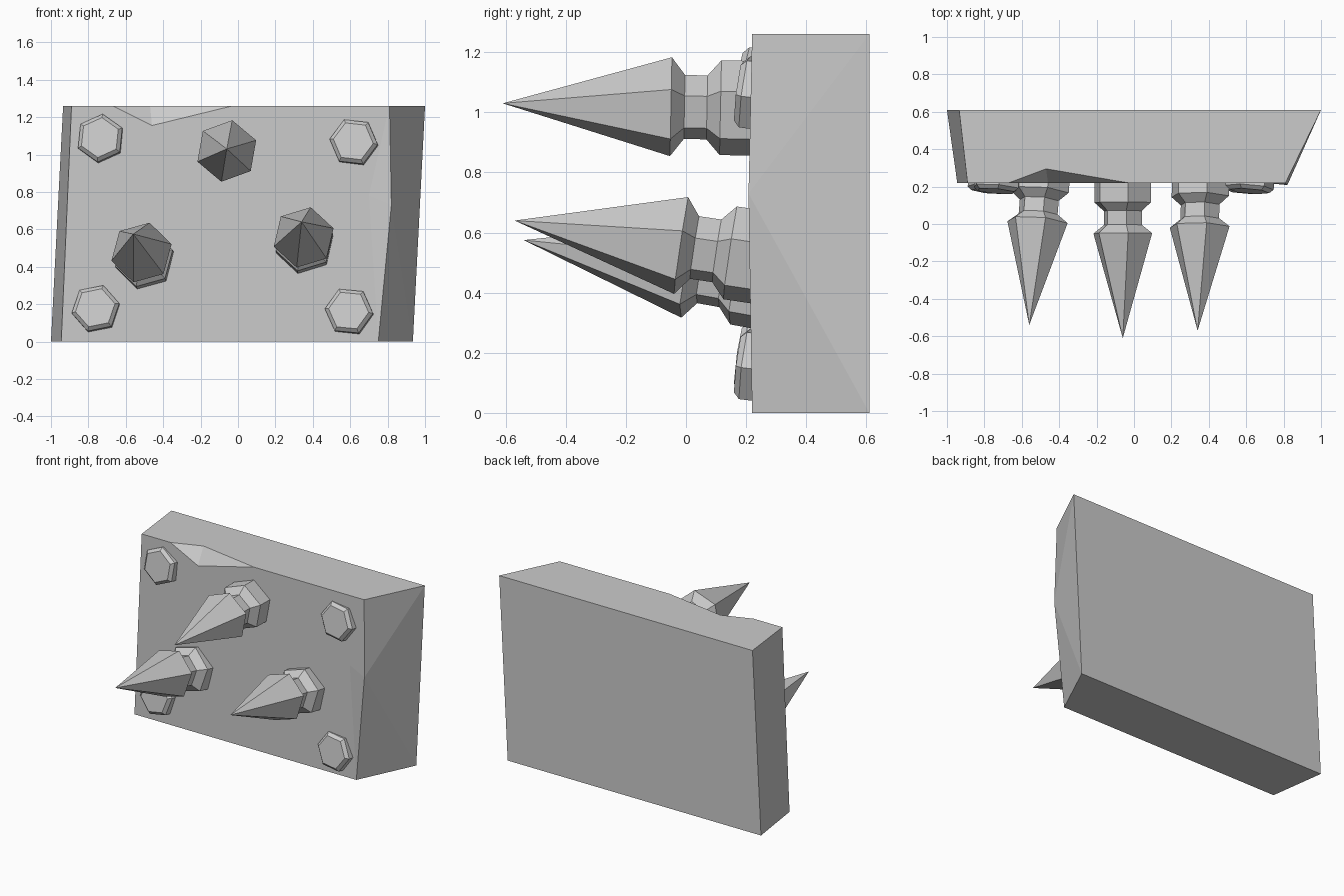
import bpy, bmesh
from math import cos, sin, pi, radians
from mathutils import Vector, Matrix

cube = bpy.data.objects.get("Cube")
if cube:
    bpy.data.objects.remove(cube)

# Single stone grey colour
grey = bpy.data.materials.new("grey")
grey.use_nodes = True
colour = (0.6, 0.6, 0.6, 1)
grey.diffuse_color = colour
grey.node_tree.nodes["Principled BSDF"].inputs["Base Color"].default_value = colour


def finish(name, bm):
    bmesh.ops.recalc_face_normals(bm, faces=bm.faces[:])
    mesh = bpy.data.meshes.new(name)
    bm.to_mesh(mesh)
    bm.free()
    mesh.materials.append(grey)
    obj = bpy.data.objects.new(name, mesh)
    bpy.context.collection.objects.link(obj)
    return obj


def hex_lathe(name, profile, base, axis, turn):
    """Six-sided solid from (radius, distance) pairs along an axis."""
    bm = bmesh.new()
    rings = []
    for radius, d in profile:
        if radius == 0:
            rings.append([bm.verts.new((0, 0, d))] * 6)
        else:
            angles = [radians(turn) + k * pi / 3 for k in range(6)]
            rings.append([bm.verts.new((radius * cos(a), radius * sin(a), d)) for a in angles])
    for low, high in zip(rings, rings[1:]):
        for i in range(6):
            j = (i + 1) % 6
            corners = dict.fromkeys((low[i], low[j], high[j], high[i]))
            bm.faces.new(list(corners))
    bm.faces.new(rings[0][::-1])
    if profile[-1][0]:
        bm.faces.new(rings[-1])
    axis = Vector(axis).normalized()
    right = (Vector((1, 0, 0)) - axis * axis.x).normalized()
    up = axis.cross(right)
    frame = Matrix((right, up, axis)).transposed().to_4x4()
    bm.transform(Matrix.Translation(base) @ frame)
    return finish(name, bm)


# Skewed slab with tapered ends, a chipped top edge and a chipped side edge
FRONT, BACK, TOP = 0.22, 0.61, 1.26
points = dict(
    fbl=(-0.945, FRONT, 0), fbr=(0.75, FRONT, 0),
    ftl=(-0.89, FRONT, TOP), ftr=(0.81, FRONT, TOP),
    bbl=(-1, BACK, 0), bbr=(0.935, BACK, 0),
    btl=(-0.935, BACK, TOP), btr=(1, BACK, TOP),
    chip_l=(-0.67, FRONT, TOP), chip_r=(-0.03, FRONT, TOP),
    chip_low=(-0.46, FRONT, 1.155), chip_in=(-0.47, 0.295, TOP),
    side_in=(0.70, FRONT, 0.78), side_out=(0.82, 0.208, 0.73))
slab = bmesh.new()
v = {key: slab.verts.new(p) for key, p in points.items()}
for loop in ("fbl fbr side_in ftr chip_r chip_low chip_l ftl",
             "chip_l chip_low chip_in", "chip_low chip_r chip_in",
             "ftl chip_l chip_in chip_r ftr btr btl",
             "side_in side_out ftr", "fbr side_out side_in",
             "fbr bbr side_out", "bbr btr side_out", "btr ftr side_out",
             "bbl btl btr bbr", "fbl ftl btl bbl", "fbl bbl bbr fbr"):
    slab.faces.new([v[key] for key in loop.split()])
finish("slab", slab)

# Spikes: collar, waist, shoulder and long point
SPIKE = [(0.16, 0), (0.16, 0.105), (0.108, 0.15), (0.108, 0.225), (0.167, 0.27), (0, 0.83)]
for name, tip, axis, turn in (
        ("top_spike", (-0.06, -0.61, 1.03), (0, -1, 0.02), 20),
        ("right_spike", (-0.56, -0.54, 0.575), (-0.08, -1, 0.18), 15),
        ("left_spike", (0.34, -0.57, 0.64), (-0.02, -1, 0.15), 17)):
    base = Vector(tip) - Vector(axis).normalized() * SPIKE[-1][1]
    hex_lathe(name, SPIKE, base, axis, turn)

# Corner bolts, slightly tilted
BOLT = [(0.13, -0.04), (0.13, 0.025), (0.108, 0.045)]
for name, x, z, turn in (("upper_right_bolt", -0.735, 1.085, 24),
                         ("upper_left_bolt", 0.62, 1.065, -7),
                         ("lower_right_bolt", -0.76, 0.175, 11),
                         ("lower_left_bolt", 0.595, 0.16, -6)):
    hex_lathe(name, BOLT, (x, FRONT, z), (-0.08, -1, 0.13), turn)
